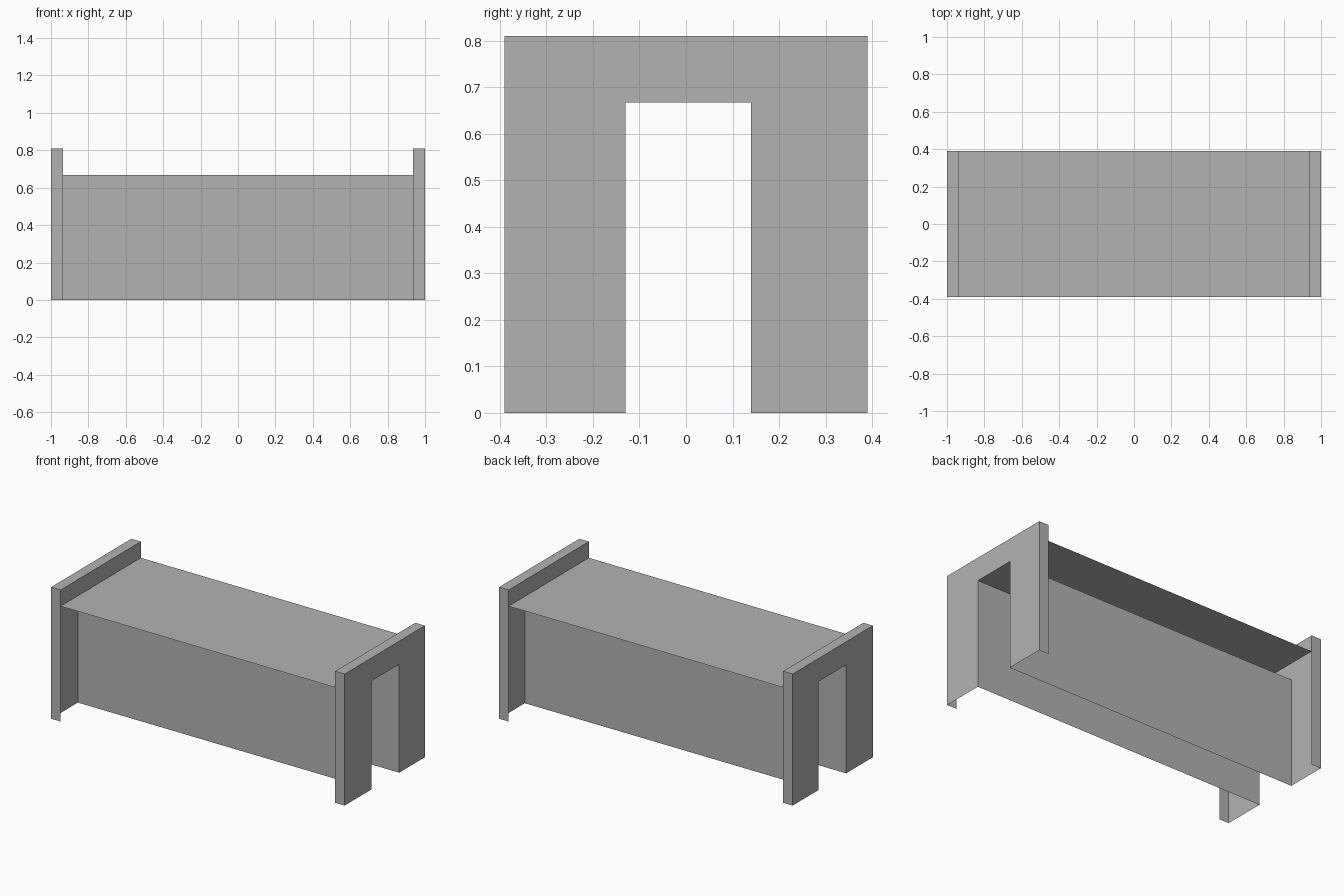
import bpy
import bmesh

cube = bpy.data.objects.get("Cube")
if cube:
    bpy.data.objects.remove(cube, do_unlink=True)

# Main dimensions
X_OUT, X_IN = 1.0, 0.935      # headwall outer face and inner lip
Y = 0.39                      # half width
Y_LOW, Y_HIGH = -0.13, 0.14   # tunnel opening
TOP, DECK, ROOF = 0.81, 0.71, 0.667

concrete = bpy.data.materials.new("grey concrete")
concrete.use_nodes = True
GREY = (0.45, 0.45, 0.45, 1)
concrete.diffuse_color = GREY
concrete.node_tree.nodes["Principled BSDF"].inputs["Base Color"].default_value = GREY


def make_object(name, polygons):
    """Thin sheet object from a list of corner loops."""
    bm = bmesh.new()
    for loop in polygons:
        bm.faces.new([bm.verts.new(p) for p in loop])
    bmesh.ops.remove_doubles(bm, verts=bm.verts, dist=0.0001)
    bmesh.ops.recalc_face_normals(bm, faces=bm.faces)
    mesh = bpy.data.meshes.new(name)
    bm.to_mesh(mesh)
    bm.free()
    mesh.materials.append(concrete)
    obj = bpy.data.objects.new(name, mesh)
    bpy.context.collection.objects.link(obj)
    return obj


def sweep(profile, x0, x1):
    """Quads joining an open y-z profile between two x positions."""
    return [[(x0, *a), (x0, *b), (x1, *b), (x1, *a)]
            for a, b in zip(profile, profile[1:])]


outline = [(-Y, 0), (-Y, TOP), (Y, TOP), (Y, 0)]
opening = [(Y_HIGH, 0), (Y_HIGH, ROOF), (Y_LOW, ROOF), (Y_LOW, 0)]
lip = [(-Y, DECK), (-Y, TOP), (Y, TOP), (Y, DECK)]

# Arched headwalls: outer face, rim and the lip above the deck
for name, side in (("left_headwall", 1), ("right_headwall", -1)):
    face = [(side * X_OUT, *p) for p in outline + opening]
    inner = [(side * X_IN, *p) for p in lip]
    make_object(name, [face, inner] + sweep(outline, side * X_OUT, side * X_IN))

# Tunnel walls and roof running the full length
make_object("tunnel_lining", sweep(opening, -X_OUT, X_OUT))

# Deck sheet over the tunnel
make_object("deck", sweep([(-Y, DECK), (Y, DECK)], -X_IN, X_IN))
